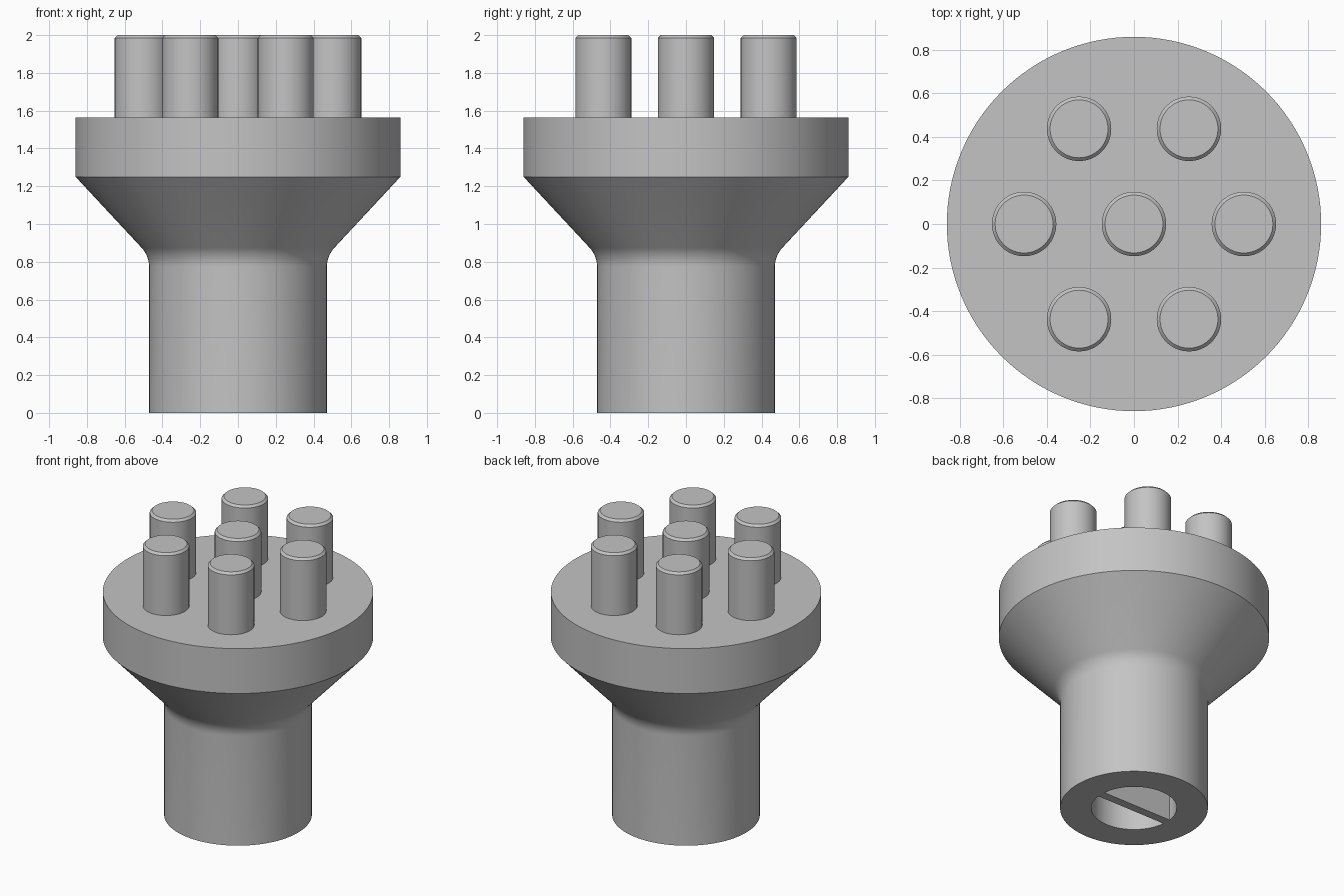
import bpy, bmesh, math

if "Cube" in bpy.data.objects:
    bpy.data.objects.remove(bpy.data.objects["Cube"])

grey = bpy.data.materials.new("plain_grey")
grey.use_nodes = True
colour = (0.55, 0.55, 0.55, 1)
grey.diffuse_color = colour
grey.node_tree.nodes["Principled BSDF"].inputs["Base Color"].default_value = colour


def make_object(name, bm):
    bmesh.ops.recalc_face_normals(bm, faces=bm.faces)
    mesh = bpy.data.meshes.new(name)
    bm.to_mesh(mesh)
    bm.free()
    mesh.materials.append(grey)
    obj = bpy.data.objects.new(name, mesh)
    bpy.context.collection.objects.link(obj)
    return obj


def lathe(name, profile, steps):
    """Turn a (radius, height) profile about z and cap both ends."""
    bm = bmesh.new()
    rings = []
    for r, z in profile:
        angles = [math.tau * i / steps for i in range(steps)]
        rings.append([bm.verts.new((r * math.cos(a), r * math.sin(a), z)) for a in angles])
    for low, high in zip(rings, rings[1:]):
        for i in range(steps):
            j = (i + 1) % steps
            bm.faces.new((low[i], low[j], high[j], high[i]))
    bm.faces.new(rings[0][::-1])
    bm.faces.new(rings[-1])
    return make_object(name, bm)


def smooth(obj):
    bpy.ops.object.select_all(action="DESELECT")
    obj.select_set(True)
    bpy.context.view_layer.objects.active = obj
    bpy.ops.object.shade_smooth_by_angle(angle=math.radians(30))


# Stem, filleted flare and round head in one turned body
STEM, HEAD, HEAD_LOW, HEAD_TOP = 0.47, 0.86, 1.25, 1.565
FILLET, FILLET_Z = 0.155, 0.77
FLARE = math.radians(42.5)
profile = [(STEM, 0)]
for i in range(9):
    a = FLARE * i / 8
    profile.append((STEM + FILLET * (1 - math.cos(a)), FILLET_Z + FILLET * math.sin(a)))
profile += [(HEAD, HEAD_LOW), (HEAD, HEAD_TOP)]
body = lathe("body", profile, 128)

# Two half-round pockets in the underside, leaving a dividing web along x
BORE, WEB, DEPTH = 0.272, 0.03, 0.8
for side in (1, -1):
    bm = bmesh.new()
    start = math.asin(WEB / BORE)
    arc = [start + (math.pi - 2 * start) * i / 48 for i in range(49)]
    base = bm.faces.new([bm.verts.new((BORE * math.cos(a), side * BORE * math.sin(a), -0.1))
                         for a in arc])
    walls = bmesh.ops.extrude_face_region(bm, geom=[base])["geom"]
    bmesh.ops.translate(bm, vec=(0, 0, DEPTH + 0.1),
                        verts=[v for v in walls if isinstance(v, bmesh.types.BMVert)])
    cutter = make_object("pocket_cutter", bm)
    cutter.hide_render = True
    bpy.context.view_layer.objects.active = body
    cut = body.modifiers.new("pocket", "BOOLEAN")
    cut.operation, cut.solver, cut.object = "DIFFERENCE", "EXACT", cutter
    bpy.ops.object.modifier_apply(modifier=cut.name)
    bpy.data.objects.remove(cutter)
smooth(body)

# Chamfered pins: one in the middle and six around it
PIN, CHAMFER, RING = 0.148, 0.015, 0.505
pin_profile = [(PIN, HEAD_TOP - 0.02), (PIN, 2 - CHAMFER), (PIN - CHAMFER, 2)]
spots = [(0, 0)] + [(RING * math.cos(k * math.pi / 3), RING * math.sin(k * math.pi / 3))
                    for k in range(6)]
for k, (x, y) in enumerate(spots):
    pin = lathe("centre_pin" if k == 0 else f"outer_pin_{k}", pin_profile, 64)
    pin.location = (x, y, 0)
    smooth(pin)
